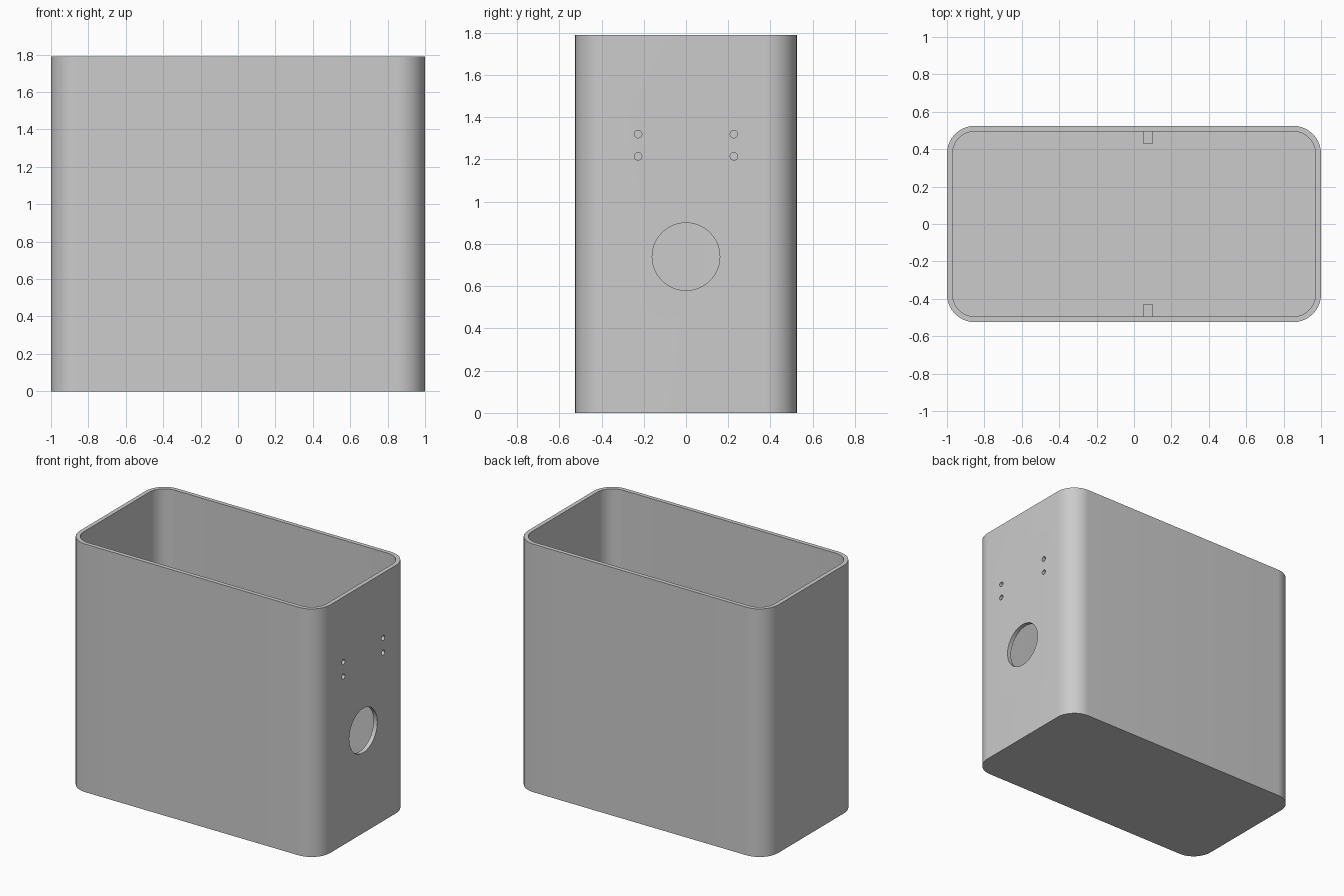
import bpy
import bmesh
from math import radians
from mathutils import Matrix, Vector

cube = bpy.data.objects.get("Cube")
if cube:
    bpy.data.objects.remove(cube, do_unlink=True)

LENGTH, DEPTH, HEIGHT = 2.0, 1.05, 1.79
WALL, RADIUS = 0.03, 0.15

grey = bpy.data.materials.new("plain grey")
grey.use_nodes = True
GREY = (0.6, 0.6, 0.6, 1)
grey.diffuse_color = GREY
grey.node_tree.nodes["Principled BSDF"].inputs["Base Color"].default_value = GREY


def finish(name, bm):
    mesh = bpy.data.meshes.new(name)
    bmesh.ops.recalc_face_normals(bm, faces=bm.faces)
    bm.to_mesh(mesh)
    bm.free()
    mesh.materials.append(grey)
    obj = bpy.data.objects.new(name, mesh)
    bpy.context.collection.objects.link(obj)
    return obj


def block(name, low, high, radius=0):
    """Box between two corners, with optional rounded upright edges."""
    low, high = Vector(low), Vector(high)
    bm = bmesh.new()
    bmesh.ops.create_cube(bm, size=1, matrix=Matrix.Translation((low + high) / 2)
                          @ Matrix.Diagonal((*(high - low), 1)))
    if radius:
        upright = [e for e in bm.edges
                   if abs(e.verts[0].co.z - e.verts[1].co.z) > 0.01]
        bmesh.ops.bevel(bm, geom=upright, offset=radius, segments=16,
                        profile=0.5, affect='EDGES')
    return finish(name, bm)


def side_drill(name, y, z, radius, sides):
    """Cylinder along x through the left wall."""
    bm = bmesh.new()
    matrix = Matrix.Translation((LENGTH / 2, y, z)) @ Matrix.Rotation(radians(90), 4, 'Y')
    bmesh.ops.create_cone(bm, cap_ends=True, segments=sides, radius1=radius,
                          radius2=radius, depth=0.2, matrix=matrix)
    return finish(name, bm)


# Open rounded container
hx, hy = LENGTH / 2, DEPTH / 2
container = block("container", (-hx, -hy, 0), (hx, hy, HEIGHT), RADIUS)
cutters = [block("cavity_cutter", (WALL - hx, WALL - hy, WALL),
                 (hx - WALL, hy - WALL, HEIGHT + 0.2), RADIUS - WALL)]

# Large port and four screw holes in one end wall
cutters.append(side_drill("port_cutter", 0, 0.74, 0.16, 64))
for y in (-0.227, 0.227):
    for z in (1.215, 1.32):
        cutters.append(side_drill("screw_hole_cutter", y, z, 0.018, 24))

bpy.context.view_layer.objects.active = container
for cutter in cutters:
    cut = container.modifiers.new("cut", 'BOOLEAN')
    cut.operation = 'DIFFERENCE'
    cut.solver = 'EXACT'
    cut.object = cutter
    bpy.ops.object.modifier_apply(modifier=cut.name)
    bpy.data.objects.remove(cutter, do_unlink=True)

bpy.ops.object.select_all(action='DESELECT')
container.select_set(True)
bpy.ops.object.shade_smooth_by_angle(angle=radians(30))

# Small guide ribs on the inside of the long walls
for name, side in (("front_rib", -1), ("back_rib", 1)):
    near, far = sorted((side * 0.427, side * (hy - WALL + 0.005)))
    block(name, (0.05, near, WALL - 0.005), (0.1, far, 0.6))
